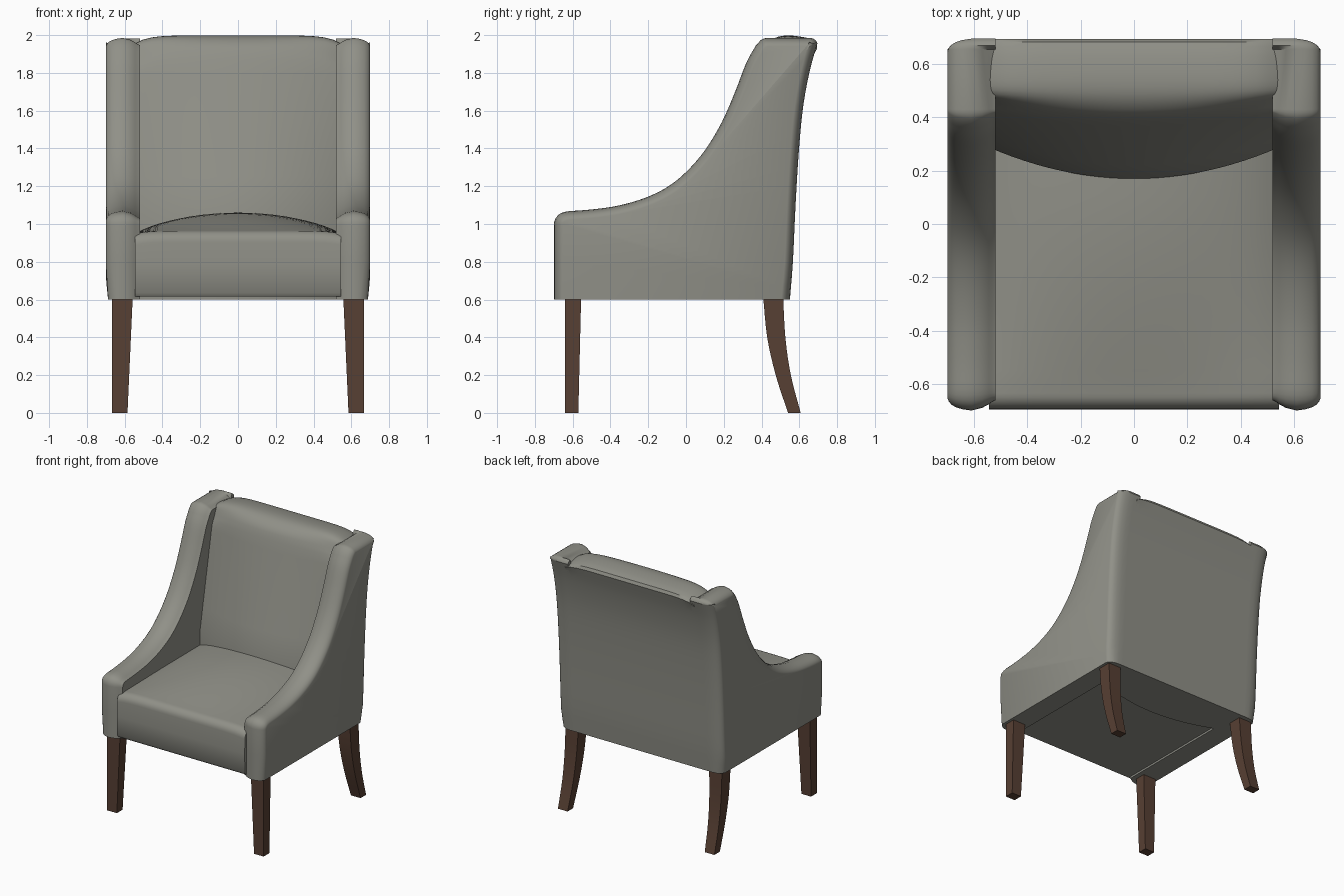
import bpy
import bmesh
import math
from mathutils import Vector

cube = bpy.data.objects.get("Cube")
if cube:
    bpy.data.objects.remove(cube, do_unlink=True)


def make_material(name, rgb):
    mat = bpy.data.materials.new(name)
    mat.use_nodes = True
    mat.diffuse_color = (*rgb, 1)
    bsdf = mat.node_tree.nodes["Principled BSDF"]
    bsdf.inputs["Base Color"].default_value = (*rgb, 1)
    bsdf.inputs["Roughness"].default_value = 0.8
    return mat


fabric = make_material("grey_fabric", (0.28, 0.28, 0.245))
wood = make_material("dark_wood", (0.095, 0.05, 0.033))


def spline(points, steps=4):
    """Smooth curve through 2D points."""
    pts = [Vector(p) for p in points]
    pts = [2 * pts[0] - pts[1]] + pts + [2 * pts[-1] - pts[-2]]
    out = []
    for a, b, c, d in zip(pts, pts[1:], pts[2:], pts[3:]):
        for i in range(steps):
            t = i / steps
            out.append(0.5 * (2 * b + (c - a) * t + (2 * a - 5 * b + 4 * c - d) * t ** 2
                              + (3 * b - a - 3 * c + d) * t ** 3))
    return out + [pts[-2]]


def arc(cy, cz, r, start, end, steps=5):
    """Corner arc in the side plane, angles in degrees."""
    angles = [math.radians(start + (end - start) * i / steps) for i in range(steps + 1)]
    return [Vector((cy + r * math.cos(a), cz + r * math.sin(a))) for a in angles]


def loft(name, rings, mat, smooth=True):
    """Skin closed rings of equal length and cap both ends."""
    bm = bmesh.new()
    rows = [[bm.verts.new(p) for p in ring] for ring in rings]
    for r0, r1 in zip(rows, rows[1:]):
        for i in range(len(r0)):
            j = (i + 1) % len(r0)
            bm.faces.new((r0[i], r0[j], r1[j], r1[i]))
    bm.faces.new(rows[0])
    bm.faces.new(rows[-1])
    bmesh.ops.recalc_face_normals(bm, faces=bm.faces)
    mesh = bpy.data.meshes.new(name)
    bm.to_mesh(mesh)
    bm.free()
    mesh.materials.append(mat)
    obj = bpy.data.objects.new(name, mesh)
    bpy.context.collection.objects.link(obj)
    if smooth:
        bpy.ops.object.select_all(action='DESELECT')
        obj.select_set(True)
        bpy.context.view_layer.objects.active = obj
        bpy.ops.object.shade_smooth_by_angle(angle=math.radians(40))
    return obj


BASE = 0.60
# Shared rear curve, from the top down
rear = spline([(0.694, 1.95), (0.655, 1.81), (0.62, 1.62), (0.597, 1.38),
               (0.58, 1.1), (0.566, 0.8), (0.55, BASE)], 3)

# Side panel outline: front edge, arm swoop, top, rear
swoop = spline([(-0.62, 1.068), (-0.5, 1.077), (-0.36, 1.097), (-0.22, 1.137),
                (-0.1, 1.195), (0.0, 1.275), (0.1, 1.39), (0.19, 1.54),
                (0.26, 1.70), (0.32, 1.855), (0.37, 1.945)])
outline = ([Vector((-0.70, BASE)), Vector((-0.70, 0.8))]
           + arc(-0.63, 0.995, 0.07, 180, 100) + swoop
           + arc(0.43, 1.93, 0.055, 130, 90, 3)
           + arc(0.657, 1.945, 0.04, 90, 15, 4) + rear)
rear_start = len(outline) - len(rear) - 4


def outward(i):
    """Mitred outward direction of the outline at point i."""
    if i == 0:
        return Vector((-1, 0))
    if i == len(outline) - 1:
        return Vector((1, 0))
    a = (outline[i] - outline[i - 1]).normalized()
    b = (outline[i + 1] - outline[i]).normalized()
    n = Vector((-(a + b).y, (a + b).x)).normalized()
    return n / max(0.6, n.dot(Vector((-a.y, a.x))))


def side_ring(x, inset, side):
    ring = []
    for i, p in enumerate(outline):
        d = 0 if (i >= rear_start and x < 0.61) else inset
        q = p - outward(i) * d
        # The panel narrows slightly toward its base
        taper = 0.012 * max(0, 1 - (q.y - BASE) / 0.12) if x > 0.65 else 0
        ring.append((side * (x - taper), q.x, q.y))
    return ring


stations = [(0.52, 0.038), (0.533, 0.032), (0.545, 0.023), (0.57, 0.010), (0.61, 0.0),
            (0.645, 0.005), (0.668, 0.012), (0.685, 0.022), (0.695, 0.034), (0.70, 0.045)]
for label, side in (("left", 1), ("right", -1)):
    loft(label + "_arm_panel", [side_ring(x, d, side) for x, d in stations], fabric)

# Crowned seat with a rolled front edge
COLUMNS = 24


def seat_ring(u):
    x = 0.545 * u
    crown = 0.095 * (1 - u * u)
    drop = 0.015 * abs(u) ** 8
    ring = [(x, 0.35, 0.615), (x, -0.68, 0.615), (x, -0.695, 0.635), (x, -0.697, 0.78)]
    ring += [(x, p.x, p.y - drop) for p in arc(-0.635, 0.905, 0.06, 180, 90, 6)]
    for i in range(1, 13):
        y = -0.635 + 0.985 * i / 12
        rise = math.sin(min(1, (y + 0.635) / 0.8) * math.pi / 2)
        ring.append((x, y, 0.965 + crown * rise - drop))
    return ring


columns = [2 * i / COLUMNS - 1 for i in range(COLUMNS + 1)]
loft("seat", [seat_ring(u) for u in columns], fabric)


# Bowed backrest, rolled over at the top
def back_ring(u):
    x = 0.55 * u
    bow = u * u

    def front(z):
        t = max(0, (z - 1.06) / 0.87)
        return 0.17 + 0.23 * t + bow * (0.12 - 0.07 * t)

    drop = 0.045 * abs(u) ** 8
    ring = [(x, front(z), z) for z in (BASE, 0.9, 1.06, 1.25, 1.45, 1.65, 1.8)]
    top = spline([(front(1.87), 1.87), (front(1.87) + 0.03, 1.94),
                  (0.47 + 0.02 * bow, 1.985), (0.54, 1.998), (0.63, 1.988), (0.683, 1.972)], 3)
    ring += [(x, p.x, p.y - drop * min(1, (p.y - 1.8) / 0.1)) for p in top]
    ring += [(x, p.x, min(p.y, 1.95 - drop * 0.5)) for p in rear]
    return ring


loft("backrest", [back_ring(u) for u in columns], fabric)


# Legs: rings of height, front, rear and inner edge
def leg(name, side, sections):
    rings = []
    for z, y0, y1 in sections:
        inner = 0.585 - 0.027 * z / BASE
        rings.append([(side * inner, y0, z), (side * 0.667, y0, z),
                      (side * 0.667, y1, z), (side * inner, y1, z)])
    loft(name, rings, wood)


front_edge = spline([(0, 0.54), (0.2, 0.475), (0.4, 0.43), (0.62, 0.408)])
rear_edge = spline([(0, 0.607), (0.2, 0.555), (0.4, 0.526), (0.62, 0.514)])
for label, side in (("left", 1), ("right", -1)):
    leg("front_" + label + "_leg", side, [(0, -0.64, -0.57), (0.62, -0.64, -0.555)])
    leg("rear_" + label + "_leg", side,
        [(a.x, a.y, b.y) for a, b in zip(front_edge, rear_edge)])
